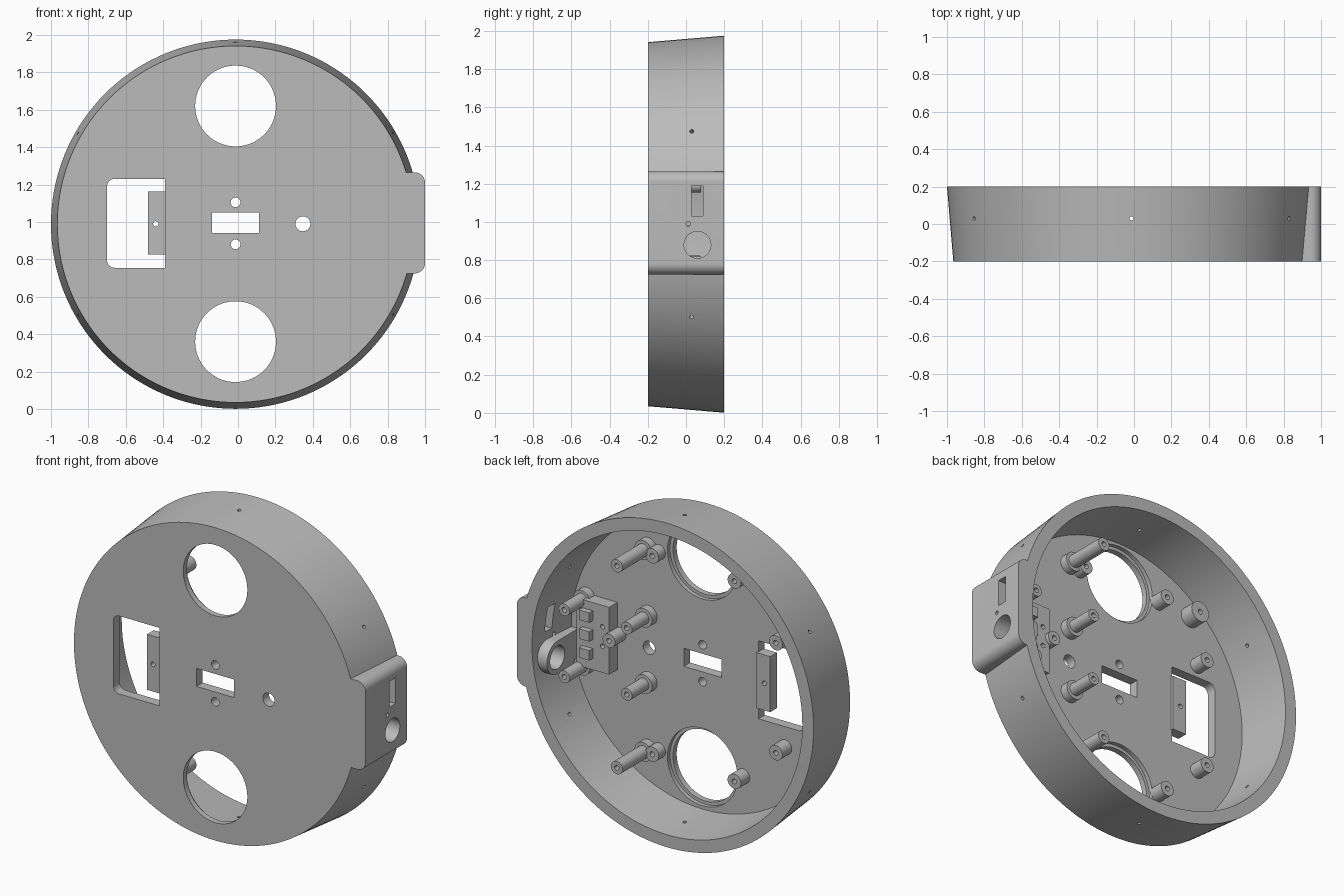
import bpy, bmesh, math
from mathutils import Matrix, Vector

if "Cube" in bpy.data.objects:
    bpy.data.objects.remove(bpy.data.objects["Cube"])

CX, CZ = -0.013, 0.988      # axis of the round case
FRONT, FLOOR, BACK = -0.2, -0.14, 0.2

grey = bpy.data.materials.new("plain_grey")
grey.use_nodes = True
COLOUR = (0.5, 0.5, 0.5, 1)
grey.diffuse_color = COLOUR
grey.node_tree.nodes["Principled BSDF"].inputs["Base Color"].default_value = COLOUR


def finish(name, bm):
    bmesh.ops.remove_doubles(bm, verts=bm.verts, dist=1e-5)
    bmesh.ops.recalc_face_normals(bm, faces=bm.faces)
    mesh = bpy.data.meshes.new(name)
    bm.to_mesh(mesh)
    bm.free()
    mesh.materials.append(grey)
    obj = bpy.data.objects.new(name, mesh)
    bpy.context.collection.objects.link(obj)
    return obj


def lathe(name, x, z, profile, steps=32):
    """Turn (radius, y) points about an axis parallel to y."""
    bm = bmesh.new()
    verts = [bm.verts.new((x + r, y, z)) for r, y in profile]
    edges = [bm.edges.new(pair) for pair in zip(verts, verts[1:])]
    bmesh.ops.spin(bm, geom=verts + edges, cent=(x, 0, z), axis=(0, 1, 0),
                   angle=math.tau, steps=steps, use_merge=True)
    return finish(name, bm)


def box(name, low, high, axis=0, radius=0, rounded=lambda p: True):
    """Box whose edges along the axis are rounded where the rule allows."""
    low, high = Vector(low), Vector(high)
    bm = bmesh.new()
    bmesh.ops.create_cube(bm, size=1)
    for v in bm.verts:
        v.co = (low + high) / 2 + v.co * (high - low)
    if radius:
        edges = [e for e in bm.edges
                 if abs(e.verts[0].co[axis] - e.verts[1].co[axis]) > 1e-4
                 and rounded(e.verts[0].co)]
        bmesh.ops.bevel(bm, geom=edges, offset=radius, segments=10,
                        affect='EDGES', profile=0.5)
    return finish(name, bm)


def rod(start, direction, radius, length, steps=32):
    """Cylinder cutter from a start point along a direction."""
    direction = Vector(direction)
    turn = direction.to_track_quat('Z', 'Y').to_matrix().to_4x4()
    bm = bmesh.new()
    bmesh.ops.create_cone(bm, cap_ends=True, segments=steps, radius1=radius,
                          radius2=radius, depth=length,
                          matrix=Matrix.Translation(Vector(start) + direction * length / 2) @ turn)
    return finish("cutter", bm)


def combine(target, tool, operation='DIFFERENCE'):
    tool.hide_render = True
    mod = target.modifiers.new("cut", 'BOOLEAN')
    mod.operation, mod.solver, mod.object = operation, 'EXACT', tool
    bpy.context.view_layer.objects.active = target
    bpy.ops.object.modifier_apply(modifier=mod.name)
    bpy.data.objects.remove(tool)


def drill_y(target, x, z, radius, start=-0.3, end=0.0, steps=32):
    combine(target, rod((x, start, z), (0, 1, 0), radius, end - start, steps))


# Round tapered case with a side housing
case = lathe("case", CX, CZ, [(0, FRONT), (0.953, FRONT), (0.987, BACK), (0, BACK)], 144)
combine(case, box("housing", (0.75, FRONT, 0.725), (1.0, BACK, 1.265), 1, 0.055,
                  lambda p: p.x > 0.9), 'UNION')
combine(case, lathe("cavity", CX, CZ, [(0, FLOOR), (0.884, FLOOR), (0.915, 0.25), (0, 0.25)], 144))

# Large round openings with a wider step on the inside
for z in (CZ - 0.628, CZ + 0.632):
    drill_y(case, CX, z, 0.216, steps=72)
    drill_y(case, CX, z, 0.236, start=-0.165, steps=72)

# Small holes and the central slot
for x, z, r in ((CX, 1.105, 0.026), (CX, 0.88, 0.026), (0.347, 0.99, 0.04)):
    drill_y(case, x, z, r)
combine(case, box("slot", (-0.14, -0.3, 0.94), (0.112, 0, 1.05)))

# Side window with a tab left standing in it
combine(case, box("window", (-0.7, -0.3, 0.755), (-0.39, 0, 1.23), 1, 0.04,
                  lambda p: p.x < -0.5))
tab = box("window_tab", (-0.48, -0.19, 0.825), (-0.385, -0.125, 1.163))
drill_y(tab, -0.44, 0.99, 0.014)

# Radial screw holes round the wall
for i in range(6):
    a = math.radians(30 + 60 * i)
    d = Vector((math.cos(a), 0, math.sin(a)))
    combine(case, rod(Vector((CX, 0.03, CZ)) + d * 0.8, d, 0.011, 0.3, 12))

# Button sleeve behind the housing
sleeve = box("button_sleeve", (0.825, FLOOR - 0.01, 0.78), (0.93, 0.16, 0.98), 0, 0.099,
             lambda p: p.y > 0)

# Button hole, indicator hole and socket in the housing
for part in (case, sleeve):
    combine(part, rod((0.75, 0.06, 0.88), (1, 0, 0), 0.07, 0.3, 48))
combine(case, rod((0.75, 0.012, 0.99), (1, 0, 0), 0.012, 0.3, 16))
combine(case, box("socket", (0.75, 0.028, 1.03), (1.05, 0.09, 1.188)))


def boss(name, x, z, radius, top, foot=None, bore=0.015):
    """Screw post with a blind bore and an optional wide foot."""
    profile = [(0, FLOOR - 0.01)]
    if foot:
        profile += [(foot, FLOOR - 0.01), (foot, -0.09), (radius, -0.09)]
    else:
        profile += [(radius, FLOOR - 0.01)]
    profile += [(radius, top), (bore, top), (bore, top - 0.05), (0, top - 0.05)]
    return lathe(name, x, z, profile)


parts = [case, tab, sleeve]
for side, s in (("lower", -1), ("upper", 1)):
    parts += [
        boss(side + "_tall_post", 0.353, CZ + s * 0.615, 0.039, 0.162, 0.058),
        boss(side + "_inner_board_post", 0.35, CZ + s * 0.202, 0.037, 0.072, 0.058),
        boss(side + "_outer_board_post", 0.767, CZ + s * 0.204, 0.037, 0.078, 0.055),
        boss(side + "_left_short_post", 0.281, CZ + s * 0.604, 0.045, -0.075),
        boss(side + "_right_short_post", -0.287, CZ + s * 0.61, 0.045, -0.055),
    ]
parts += [
    boss("upper_window_post", -0.57, 1.3, 0.045, -0.05),
    boss("lower_window_post", -0.57, 0.63, 0.045, -0.05),
    boss("wide_post", -0.52, 1.59, 0.062, -0.05),
    boss("block_post", 0.545, 1.02, 0.042, -0.035),
]

# Mounting block with raised lugs
block = box("mounting_block", (0.56, FLOOR - 0.01, 0.8), (0.78, -0.06, 1.21))
for z in (0.96, 1.08):
    drill_y(block, 0.605, z, 0.014, start=-0.1)
parts.append(block)
for i, z in enumerate((0.9, 1.015, 1.13)):
    parts.append(box("block_lug_%d" % (i + 1), (0.67, -0.07, z - 0.03), (0.74, -0.025, z + 0.03)))

# Smooth round walls, crisp edges
bpy.ops.object.select_all(action='DESELECT')
for part in parts:
    part.select_set(True)
bpy.context.view_layer.objects.active = case
bpy.ops.object.shade_smooth_by_angle(angle=math.radians(25))
